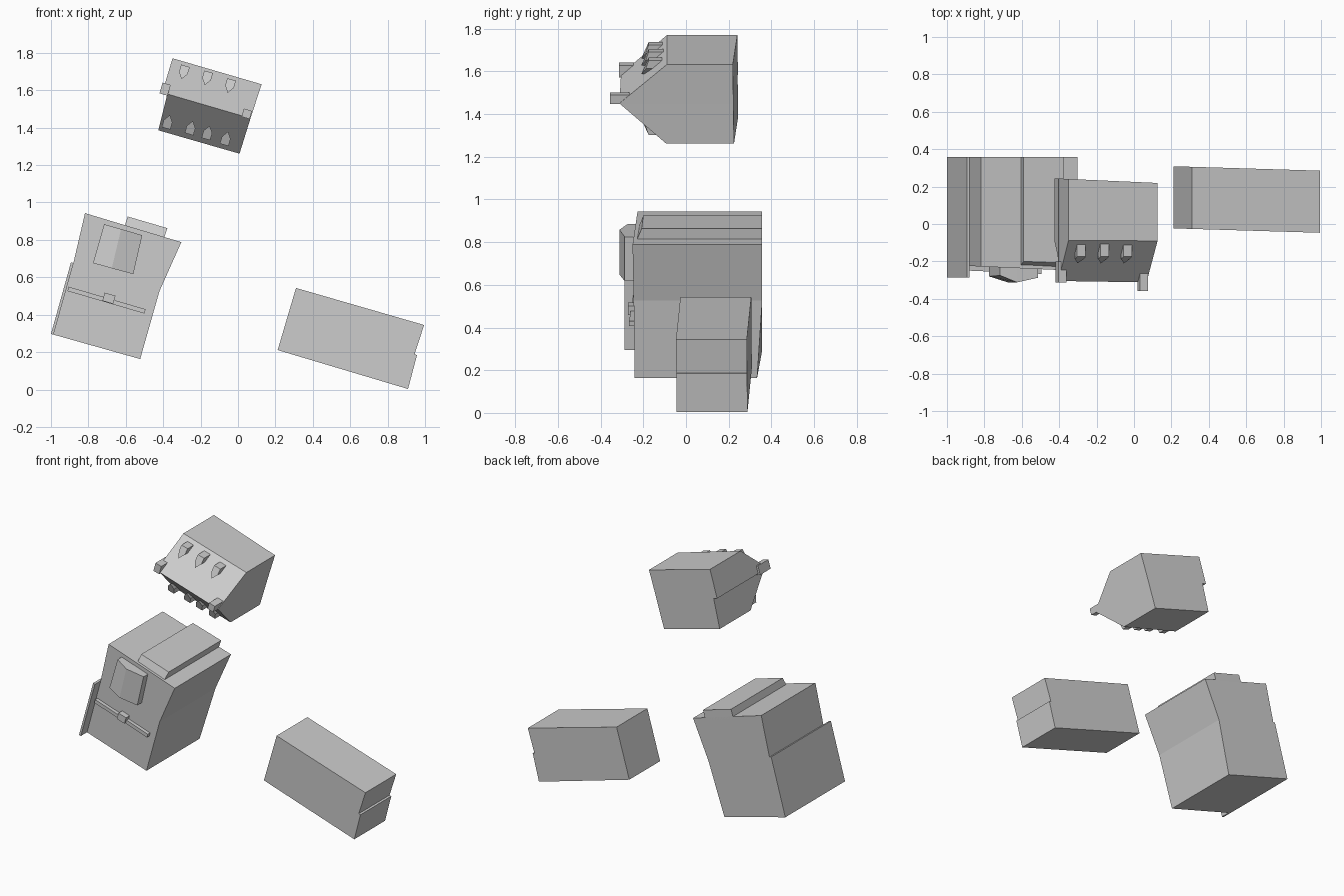
import bpy
import math

if "Cube" in bpy.data.objects:
    bpy.data.objects.remove(bpy.data.objects["Cube"])

TILT = math.radians(-16.3)   # every piece leans the same way in the front view


def prism(name, outline, front, back, fronts=None):
    """Closed solid from an (x, z) outline; front/back depth is a number, list or function of x."""
    n = len(outline)

    def depth(d, i):
        if callable(d):
            return d(outline[i][0])
        return d[i] if isinstance(d, (list, tuple)) else d

    verts = [(x, depth(front, i), z) for i, (x, z) in enumerate(outline)]
    verts += [(x, depth(back, i), z) for i, (x, z) in enumerate(outline)]
    # outline runs clockwise seen from the front
    faces = [tuple(reversed(f)) for f in (fronts or [tuple(range(n))])]
    faces.append(tuple(range(n, 2 * n)))
    faces += [(i, (i + 1) % n, n + (i + 1) % n, n + i) for i in range(n)]
    mesh = bpy.data.meshes.new(name)
    mesh.from_pydata(verts, [], faces)
    mesh.update()
    obj = bpy.data.objects.new(name, mesh)
    bpy.context.collection.objects.link(obj)
    return obj


def tilted(cx, cz, pts):
    c, s = math.cos(TILT), math.sin(TILT)
    return [(cx + c * u - s * v, cz + s * u + c * v) for u, v in pts]


def rect(cx, cz, w, h):
    return tilted(cx, cz, [(-w / 2, h / 2), (w / 2, h / 2), (w / 2, -h / 2), (-w / 2, -h / 2)])


# Plain block on the right, with a small step in its end
prism("side_block",
      [(.31, .543), (.995, .345), (.944, .188), (.957, .184), (.909, .003), (.212, .211)],
      lambda x: -.017 - .03 * x, lambda x: .315 - .03 * x)

# Upper wedge: two sloping front faces meeting in a ridge, stepped left end
prism("wedge_body",
      [(-.35, 1.771), (.126, 1.632), (.067, 1.45), (.008, 1.261), (-.426, 1.386),
       (-.378, 1.58), (-.405, 1.588)],
      [-.088, -.09, -.312, -.092, -.088, -.305, -.305],
      lambda x: .225 - .045 * x,
      fronts=[(0, 1, 2, 5, 6), (2, 3, 4, 5)])
prism("ridge_nub_left", rect(-.39, 1.606, .045, .06), -.313, -.2)
prism("ridge_nub_right", rect(.047, 1.474, .045, .045), -.357, -.22)

# Pointed studs on both sloping faces, tips towards the ridge
for label, sign, centres in (
        ("upper", 1, [(-.29, 1.70), (-.166, 1.668), (-.043, 1.627)]),
        ("lower", -1, [(-.376, 1.427), (-.253, 1.396), (-.163, 1.37), (-.065, 1.339)])):
    for i, (cx, cz) in enumerate(centres):
        pts = [(-.024, .032), (.024, .032), (.024, -.008), (0, -.042), (-.024, -.008)]
        deep = [-.175, -.175, -.188, -.21, -.188]
        if sign < 0:
            pts = [(u, -v) for u, v in reversed(pts)]
            deep.reverse()
        prism(f"{label}_stud_{i + 1}", tilted(cx, cz, pts), deep, -.09)

# Large body with a bent right side


def face_y(x):
    return -.264 - .045 * x


prism("main_body",
      [(-.818, .943), (-.303, .788), (-.42, .526), (-.523, .163), (-.988, .294), (-.88, .677)],
      face_y, [.357, .357, .357, .333, .357, .357])
prism("side_flange", [(-.893, .68), (-.879, .676), (-.986, .294), (-1.0, .297)], -.287, .357)
prism("top_rail", [(-.59, .925), (-.378, .863), (-.398, .8), (-.61, .86)],
      [-.2, -.208, -.235, -.225], .357)

# Raised front panel with a vertical crease
prism("front_panel",
      [(-.716, .884), (-.625, .858), (-.512, .825), (-.56, .617), (-.675, .648), (-.775, .676)],
      [-.275, -.312, -.287, -.287, -.312, -.28], -.2,
      fronts=[(0, 1, 4, 5), (1, 2, 3, 4)])

# Thin front bar with a tab in the middle
prism("front_bar", tilted(-.703, .478, [(-.214, .012), (.214, .012), (.214, -.012), (-.214, -.012)]),
      lambda x: face_y(x) - .025, -.2)
prism("bar_tab", rect(-.69, .488, .06, .045), -.272, -.2)
